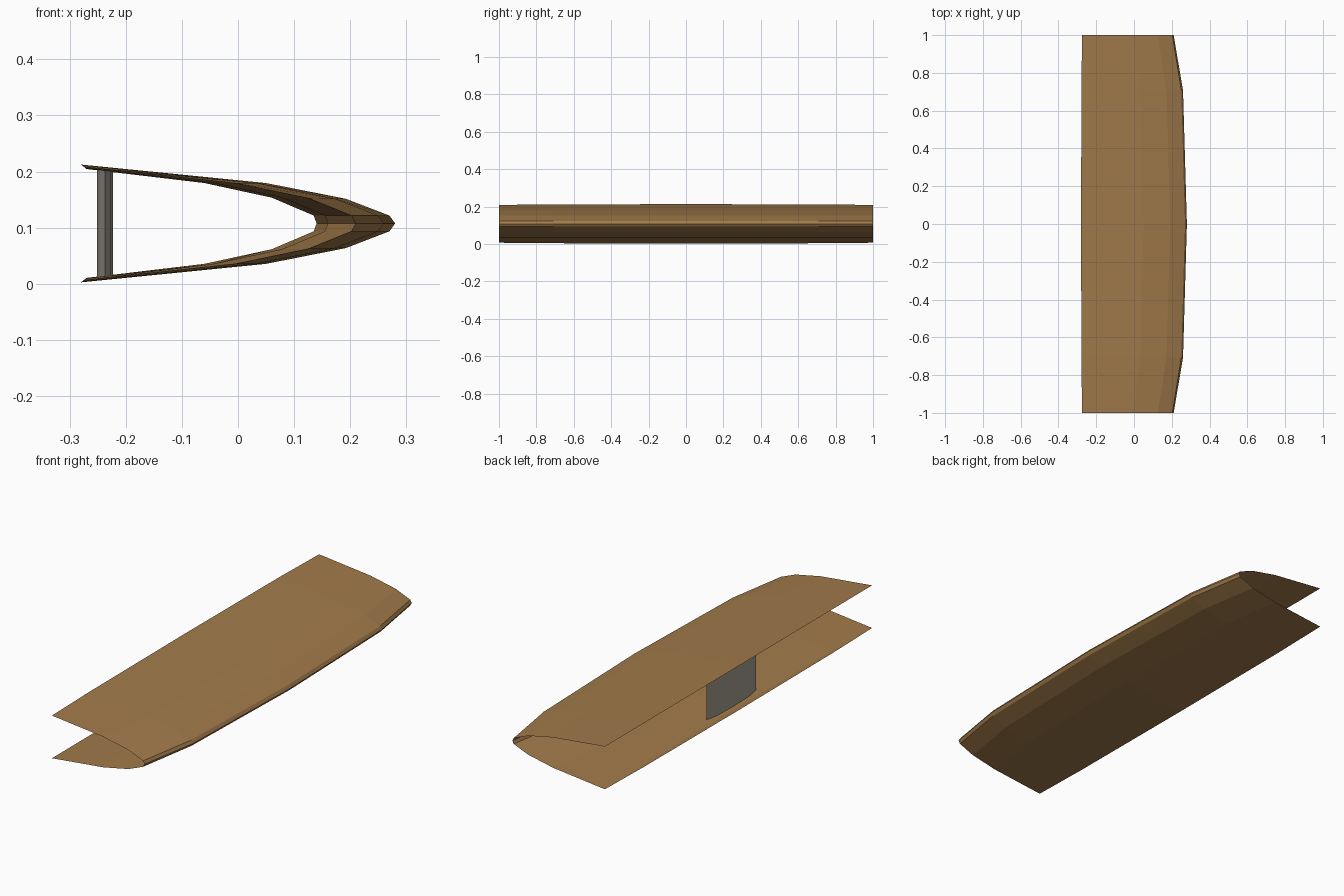
import bpy, bmesh, math

if "Cube" in bpy.data.objects:
    bpy.data.objects.remove(bpy.data.objects["Cube"])


def material(name, rgb):
    m = bpy.data.materials.new(name)
    m.diffuse_color = (*rgb, 1)
    m.use_nodes = True
    m.node_tree.nodes["Principled BSDF"].inputs["Base Color"].default_value = m.diffuse_color
    return m


def loft(name, rings, mat):
    """Skin a list of equal-length rings and cap both ends."""
    bm = bmesh.new()
    loops = [[bm.verts.new(p) for p in ring] for ring in rings]
    n = len(loops[0])
    for a, b in zip(loops, loops[1:]):
        for i in range(n):
            j = (i + 1) % n
            bm.faces.new((a[i], a[j], b[j], b[i]))
    bm.faces.new(loops[0])
    bm.faces.new(loops[-1])
    bmesh.ops.recalc_face_normals(bm, faces=bm.faces)
    mesh = bpy.data.meshes.new(name)
    bm.to_mesh(mesh)
    bm.free()
    mesh.materials.append(mat)
    ob = bpy.data.objects.new(name, mesh)
    bpy.context.collection.objects.link(ob)
    return ob


def octagon(cx, cz, rx, rz, ry):
    """Eight-sided ring, wide along y, thin along (rx, rz)."""
    angles = [i * math.pi / 4 for i in range(8)]
    return [(cx + rx * math.cos(a), ry * math.sin(a), cz + rz * math.cos(a))
            for a in angles]


brown = material("brown wood", (0.36, 0.197, 0.07))
grey = material("warm grey", (0.38, 0.345, 0.29))

# Curved shell: flattened octagon swept round a U, thick at the nose
MID = 0.1075
half = [(-0.275, 0.2085, -0.005, 0.004),
        (-0.005, 0.1795, 0.055, 0.0),
        (0.126, 0.1525, 0.066, -0.001),
        (0.2025, 0.1215, 0.0675, 0.0)]
upper = [octagon(x, z, rx, rz, 1) for x, z, rx, rz in half]
nose = [octagon(0.21, MID, 0.07, 0, 1)]
lower = [octagon(x, 2 * MID - z, rx, -rz, 1) for x, z, rx, rz in reversed(half)]
loft("curved_shell", upper + nose + lower, brown)

# Upright plate joining the two open edges
loft("support_plate",
     [octagon(-0.237, z, 0.0145, 0, 0.185) for z in (0.010, 0.205)], grey)
